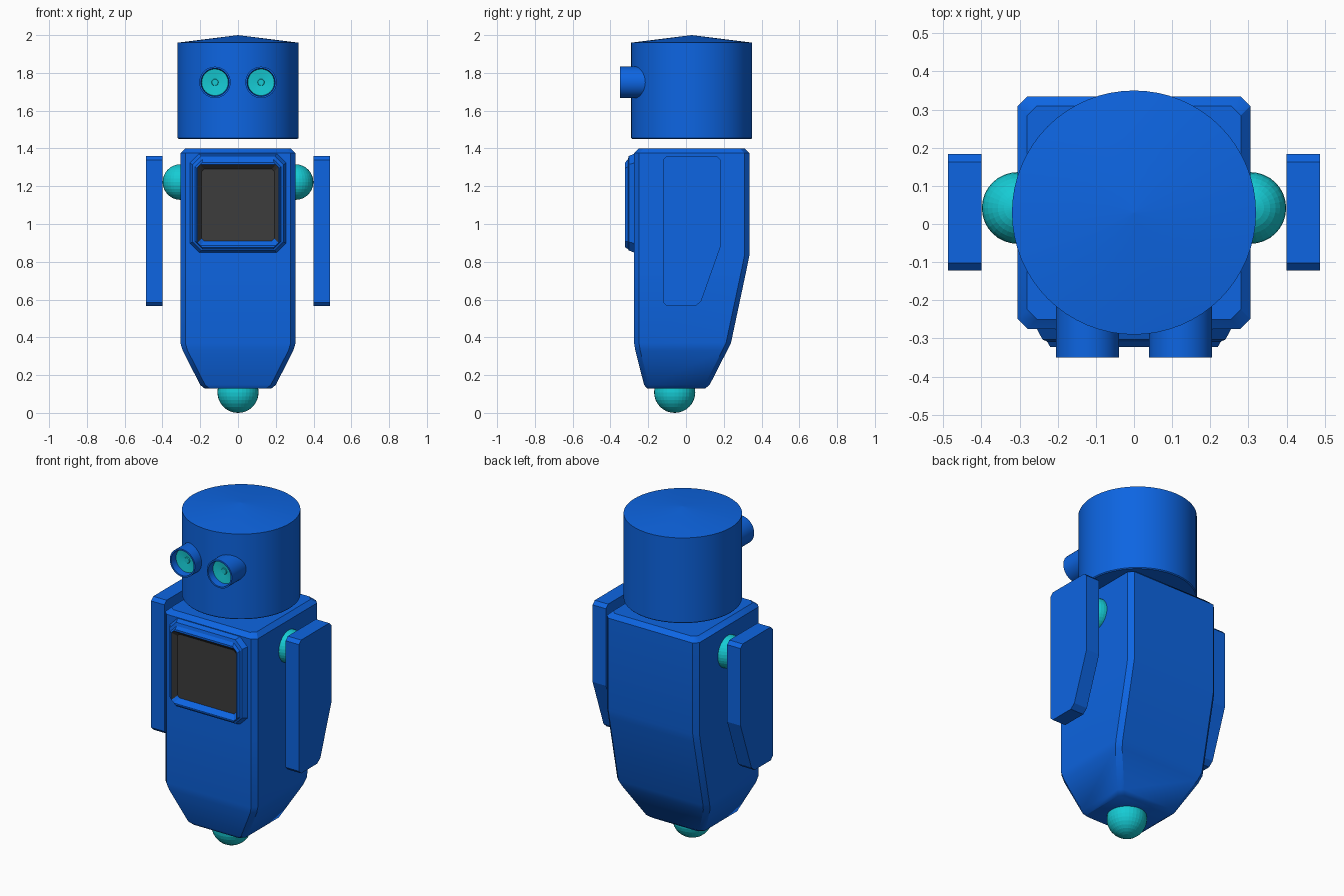
import bpy, bmesh, math
from mathutils import Vector

if "Cube" in bpy.data.objects:
    bpy.data.objects.remove(bpy.data.objects["Cube"])


def material(name, rgb):
    m = bpy.data.materials.new(name)
    m.diffuse_color = (*rgb, 1)
    m.use_nodes = True
    m.node_tree.nodes["Principled BSDF"].inputs["Base Color"].default_value = m.diffuse_color
    return m


BLUE = material("blue paint", (0.004, 0.13, 0.76))
TEAL = material("teal", (0.008, 0.60, 0.66))
DARK = material("dark screen", (0.045, 0.045, 0.045))


def finish(bm, name, mats, smooth=True):
    me = bpy.data.meshes.new(name)
    bm.to_mesh(me)
    bm.free()
    ob = bpy.data.objects.new(name, me)
    bpy.context.collection.objects.link(ob)
    for m in mats:
        me.materials.append(m)
    if smooth:
        bpy.ops.object.select_all(action='DESELECT')
        ob.select_set(True)
        bpy.context.view_layer.objects.active = ob
        bpy.ops.object.shade_smooth_by_angle(angle=math.radians(30))
    return ob


def loft(rings):
    """Skin equal-length closed rings and cap both ends."""
    bm = bmesh.new()
    loops = [[bm.verts.new(p) for p in r] for r in rings]
    n = len(loops[0])
    for a, b in zip(loops, loops[1:]):
        for i in range(n):
            j = (i + 1) % n
            bm.faces.new((a[i], a[j], b[j], b[i]))
    bm.faces.new(loops[0])
    bm.faces.new(loops[-1][::-1])
    bmesh.ops.recalc_face_normals(bm, faces=bm.faces)
    bm.faces.ensure_lookup_table()
    return bm


def chamfered(u0, u1, v0, v1, c):
    """Rectangle with cut corners."""
    return [(u0 + c, v0), (u1 - c, v0), (u1, v0 + c), (u1, v1 - c),
            (u1 - c, v1), (u0 + c, v1), (u0, v1 - c), (u0, v0 + c)]


def circle(r, n=64):
    return [(r * math.cos(2 * math.pi * i / n), r * math.sin(2 * math.pi * i / n)) for i in range(n)]


def ball(name, r, pos):
    bm = bmesh.new()
    bmesh.ops.create_uvsphere(bm, u_segments=32, v_segments=16, radius=r)
    bmesh.ops.translate(bm, verts=bm.verts, vec=Vector(pos))
    return finish(bm, name, [TEAL], smooth=False)


# Body: chamfered sections (z, half width, front y, back y)
sections = [(0.128, 0.175, -0.205, 0.10), (0.148, 0.20, -0.222, 0.125),
            (0.33, 0.293, -0.268, 0.218), (0.37, 0.305, -0.275, 0.238),
            (0.78, 0.305, -0.275, 0.325), (0.83, 0.305, -0.275, 0.335),
            (1.375, 0.305, -0.275, 0.335), (1.40, 0.28, -0.25, 0.31)]
finish(loft([[(x, y, z) for x, y in chamfered(-w, w, f, b, 0.026)]
             for z, w, f, b in sections]), "body", [BLUE])

# Screen: stepped frame and recessed dark panel (y, half width, low z, high z, corner)
steps = [(-0.265, 0.26, 0.845, 1.375, 0.05), (-0.303, 0.24, 0.86, 1.36, 0.045),
         (-0.308, 0.228, 0.868, 1.342, 0.04), (-0.322, 0.22, 0.876, 1.326, 0.03),
         (-0.322, 0.214, 0.885, 1.315, 0.015), (-0.295, 0.192, 0.91, 1.29, 0.012)]
bm = loft([[(x, y, z) for x, z in chamfered(-w, w, lo, hi, c)]
           for y, w, lo, hi, c in steps])
bm.faces[-1].material_index = 1
for f in list(bm.faces)[32:40]:          # recess walls, sill stays blue
    f.material_index = 0 if f.normal.z > 0.2 else 1
finish(bm, "screen", [BLUE, DARK], smooth=False)

# Head: drum with a shallow cone on top
head = [(0.315, 1.45), (0.32, 1.455), (0.32, 1.96), (0.0005, 2.0)]
finish(loft([[(x, y + 0.03, z) for x, y in circle(r)] for r, z in head]), "head", [BLUE])

# Eyes: hollow tubes with teal lenses
tube = [(0.083, -0.15), (0.083, -0.35), (0.074, -0.35), (0.070, -0.31),
        (0.018, -0.304), (0.016, -0.308)]
for side, label in ((-1, "left"), (1, "right")):
    n = 40
    bm = loft([[(x + side * 0.122, y, z + 1.75) for x, z in circle(r, n)] for r, y in tube])
    for f in list(bm.faces)[3 * n:5 * n] + [bm.faces[-1]]:
        f.material_index = 1
    bm.faces[5 * n].material_index = 0   # hidden back cap
    finish(bm, label + "_eye", [BLUE, TEAL])

    # Shoulder ball
    ball(label + "_shoulder", 0.094, (side * 0.305, 0.042, 1.222))

    # Arm: flat slab with a tapered rear lower corner
    outline = [(-0.122, 0.585), (-0.102, 0.565), (0.05, 0.565), (0.08, 0.59),
               (0.183, 0.88), (0.183, 1.34), (0.163, 1.36), (-0.102, 1.36), (-0.122, 1.34)]
    finish(loft([[(side * x, y, z) for y, z in outline] for x in (0.40, 0.488)]),
           label + "_arm", [BLUE], smooth=False)

# Rolling ball at the base
ball("base_ball", 0.109, (0, -0.06, 0.109))
